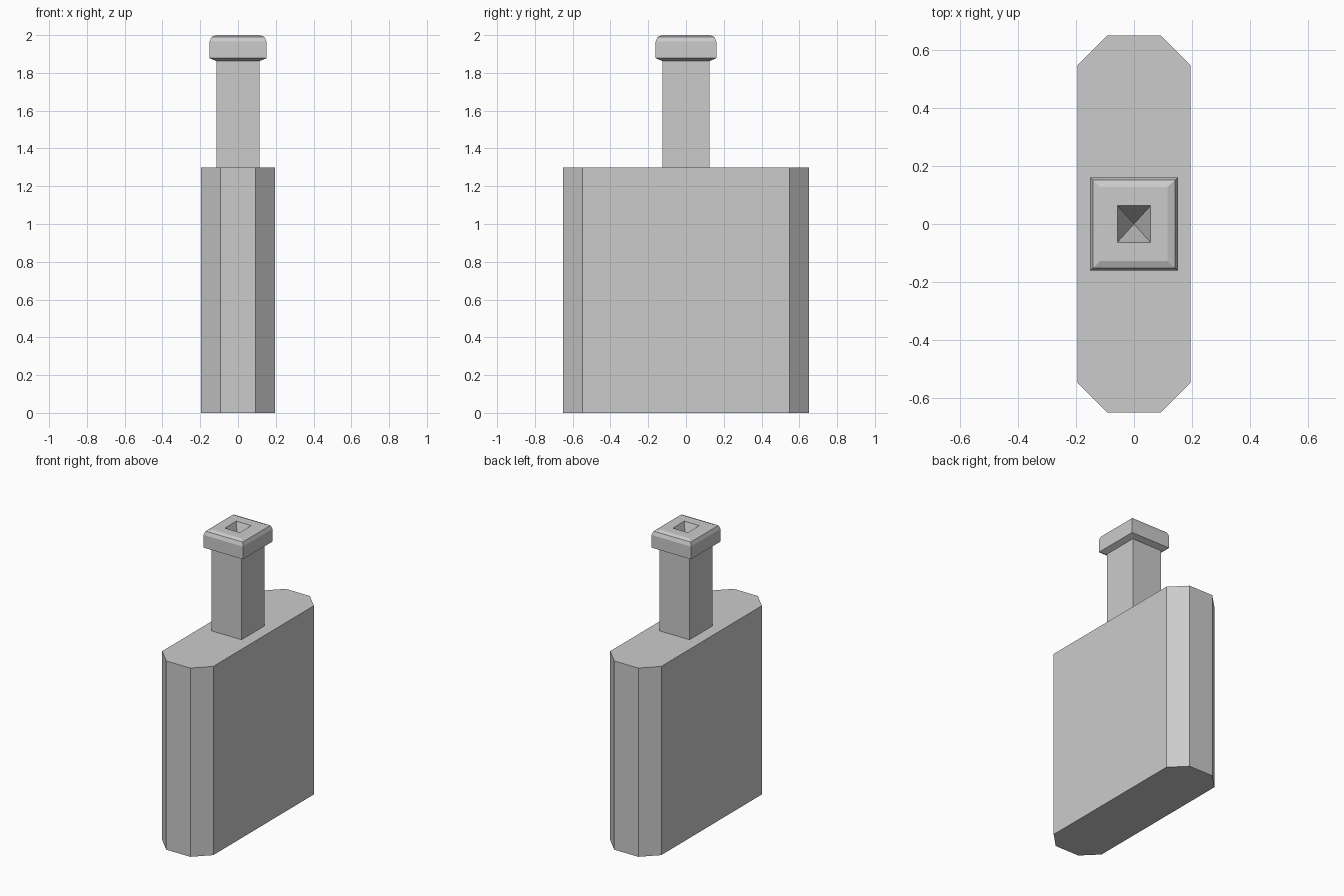
import bpy, bmesh

if "Cube" in bpy.data.objects:
    bpy.data.objects.remove(bpy.data.objects["Cube"])


def make_object(name, bm):
    bmesh.ops.recalc_face_normals(bm, faces=bm.faces[:])
    mesh = bpy.data.meshes.new(name)
    bm.to_mesh(mesh)
    bm.free()
    obj = bpy.data.objects.new(name, mesh)
    bpy.context.collection.objects.link(obj)
    return obj


def rect_ring(bm, hx, hy, z):
    return [bm.verts.new((sx * hx, sy * hy, z))
            for sx, sy in ((-1, -1), (1, -1), (1, 1), (-1, 1))]


# Body: flat slab with chamfered vertical edges
bm = bmesh.new()
X, Y, C, H = 0.195, 0.65, 0.103, 1.3
outline = [(-X, -Y + C), (-X + C, -Y), (X - C, -Y), (X, -Y + C),
           (X, Y - C), (X - C, Y), (-X + C, Y), (-X, Y - C)]
base = bm.faces.new([bm.verts.new((x, y, 0)) for x, y in outline])
ext = bmesh.ops.extrude_face_region(bm, geom=[base], use_keep_orig=True)
top = [v for v in ext["geom"] if isinstance(v, bmesh.types.BMVert)]
bmesh.ops.translate(bm, verts=top, vec=(0, 0, H))
make_object("bottle_body", bm)

# Neck, rounded lip and tapered square opening: stacked rectangles
profile = [(0.114, 0.124, 1.30), (0.114, 0.124, 1.862),
           (0.151, 0.161, 1.878), (0.151, 0.161, 1.965),
           (0.141, 0.151, 1.99), (0.115, 0.127, 2.0),
           (0.057, 0.063, 2.0)]
bm = bmesh.new()
rings = [rect_ring(bm, *p) for p in profile]
for a, b in zip(rings, rings[1:]):
    for i in range(4):
        j = (i + 1) % 4
        bm.faces.new((a[i], a[j], b[j], b[i]))
tip = bm.verts.new((0, 0, 1.83))
for i in range(4):
    bm.faces.new((rings[-1][i], rings[-1][(i + 1) % 4], tip))
bm.faces.new(rings[0][::-1])
make_object("bottle_neck", bm)
